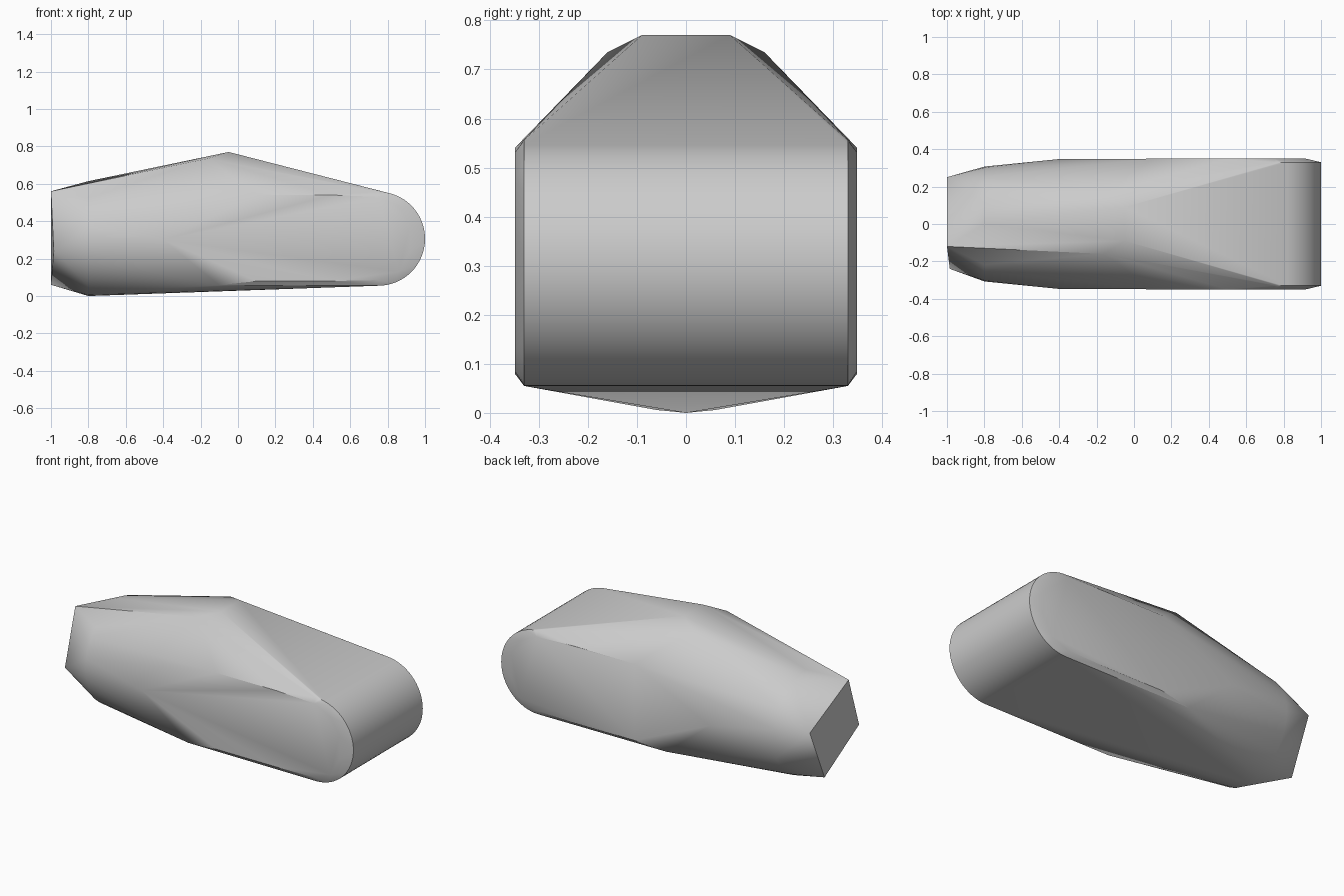
import bpy, bmesh
from math import sin, cos, pi, radians

cube = bpy.data.objects.get("Cube")
if cube:
    bpy.data.objects.remove(cube)

grey = bpy.data.materials.new("plain grey")
grey.use_nodes = True
colour = (0.6, 0.6, 0.6, 1)
grey.diffuse_color = colour
grey.node_tree.nodes["Principled BSDF"].inputs["Base Color"].default_value = colour

points = []


def mirrored(x, y, z):
    points.extend([(x, y, z), (x, -y, z)])


# Twisted four-sided nose
points += [(-1, -0.12, 0.56), (-1, 0.25, 0.38), (-1, 0.11, 0.06), (-0.985, -0.24, 0.24)]

# Round collar behind the nose
for i in range(32):
    a = 2 * pi * i / 32
    points.append((-0.8, 0.307 * sin(a), 0.307 - 0.307 * cos(a)))

# Roof crest and its chamfer
mirrored(-0.05, 0.09, 0.77)
mirrored(-0.16, 0.16, 0.735)

# Rounded tail, a half cylinder across the width
for i in range(33):
    a = -pi / 2 + pi * i / 32
    mirrored(0.75 + 0.25 * cos(a), 0.33, 0.306 + 0.251 * sin(a))

# Flat flanks, slightly proud of the tail
for x, z in [(-0.1, 0.42), (0.1, 0.54), (0.5, 0.54), (0.75, 0.53), (0.86, 0.48),
             (0.92, 0.38), (0.92, 0.24), (0.86, 0.13), (0.75, 0.085),
             (0.5, 0.08), (0.1, 0.08)]:
    mirrored(x, 0.349, z)
mirrored(-0.4, 0.347, 0.3)
mirrored(-0.1, 0.33, 0.058)

# Wrap one convex skin around the sections
bm = bmesh.new()
for p in points:
    bm.verts.new(p)
bmesh.ops.remove_doubles(bm, verts=bm.verts, dist=0.0005)
bmesh.ops.convex_hull(bm, input=bm.verts)
loose = [v for v in bm.verts if not v.link_faces]
bmesh.ops.delete(bm, geom=loose, context="VERTS")
bmesh.ops.dissolve_limit(bm, angle_limit=radians(0.5), verts=bm.verts, edges=bm.edges)
bmesh.ops.recalc_face_normals(bm, faces=bm.faces)
mesh = bpy.data.meshes.new("faceted_body")
bm.to_mesh(mesh)
bm.free()
mesh.materials.append(grey)
body = bpy.data.objects.new("faceted_body", mesh)
bpy.context.collection.objects.link(body)

# Soft shading with crisp rims
bpy.ops.object.select_all(action="DESELECT")
body.select_set(True)
bpy.context.view_layer.objects.active = body
bpy.ops.object.shade_smooth_by_angle(angle=radians(30))
